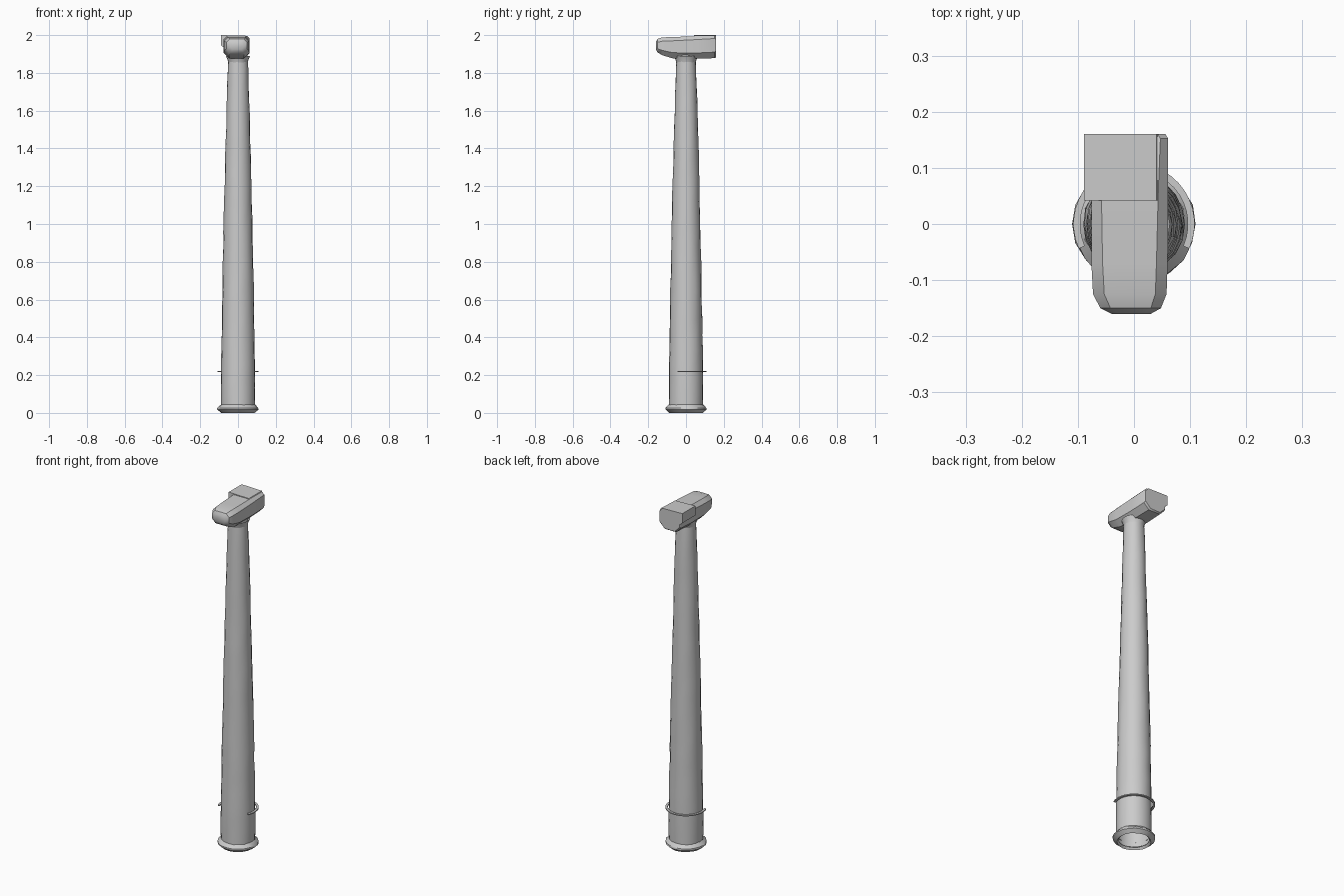
import bpy, bmesh, math, random

random.seed(4)
cube = bpy.data.objects.get("Cube")
if cube:
    bpy.data.objects.remove(cube, do_unlink=True)

grey = bpy.data.materials.new("light_grey")
grey.use_nodes = True
COLOUR = (0.6, 0.6, 0.6, 1)
grey.diffuse_color = COLOUR
grey.node_tree.nodes["Principled BSDF"].inputs["Base Color"].default_value = COLOUR


def finish(name, bm, angle, outward=True):
    if outward:
        bmesh.ops.recalc_face_normals(bm, faces=bm.faces)
    mesh = bpy.data.meshes.new(name)
    bm.to_mesh(mesh)
    bm.free()
    mesh.materials.append(grey)
    obj = bpy.data.objects.new(name, mesh)
    bpy.context.collection.objects.link(obj)
    bpy.ops.object.select_all(action="DESELECT")
    obj.select_set(True)
    bpy.context.view_layer.objects.active = obj
    bpy.ops.object.shade_smooth_by_angle(angle=math.radians(angle))
    return obj


def loft(bm, sections, cap_ends=False, closed=True):
    """Join successive loops of points with quads."""
    loops = [[bm.verts.new(p) for p in s] for s in sections]
    n = len(loops[0])
    for a, b in zip(loops, loops[1:]):
        for i in range(n if closed else n - 1):
            j = (i + 1) % n
            bm.faces.new((a[i], a[j], b[j], b[i]))
    if cap_ends:
        bm.faces.new(loops[0][::-1])
        bm.faces.new(loops[-1])


def ring(r, z, n=20, rough=0.0):
    points = []
    for i in range(n):
        a = math.tau * i / n
        q = r + random.uniform(-rough, rough)
        points.append((q * math.cos(a), q * math.sin(a), z))
    return points


# Tapering tower, open at the foot, with slightly uneven walls
profile = [(0.02, 0.09), (0.2, 0.091), (0.6, 0.084), (1.0, 0.076),
           (1.4, 0.066), (1.8, 0.055), (1.9, 0.05)]


def tower_radius(z):
    for (z0, r0), (z1, r1) in zip(profile, profile[1:]):
        if z <= z1:
            return r0 + (r1 - r0) * (z - z0) / (z1 - z0)
    return profile[-1][1]


bm = bmesh.new()
levels = 24
heights = [0.02 + 1.88 * i / levels for i in range(levels + 1)]
loft(bm, [ring(tower_radius(z), z, rough=0.0015) for z in heights])
finish("tower", bm, 40)

# Flared foot flange around the open base
bm = bmesh.new()
loft(bm, [ring(r, z, rough=0.002) for r, z in
          ((0.09, 0.045), (0.108, 0.027), (0.109, 0.018), (0.088, 0.0), (0.078, 0.012))])
finish("foot_flange", bm, 30)

# Thin hoop around the back and sides of the lower tower
bm = bmesh.new()
sections = []
for i in range(25):
    a = math.radians(-24 + 228 * i / 24)
    sections.append([(r * math.cos(a), r * math.sin(a), z) for r, z in
                     ((0.096, 0.216), (0.108, 0.216), (0.108, 0.222), (0.096, 0.222))])
loft(bm, sections, cap_ends=True)
finish("tower_hoop", bm, 30)


# Nacelle: chamfered sections lofted from rounded nose to flat back
def nacelle_section(y, x0, x1, z0, z1, low, high):
    return [(x0 + low, y, z0), (x1 - low, y, z0), (x1, y, z0 + low), (x1, y, z1 - high),
            (x1 - high, y, z1), (x0 + high, y, z1), (x0, y, z1 - high), (x0, y, z0 + low)]


bm = bmesh.new()
loft(bm, [nacelle_section(*s) for s in (
    (-0.16, -0.04, 0.03, 1.925, 1.965, 0.012, 0.012),
    (-0.15, -0.06, 0.048, 1.908, 1.98, 0.02, 0.018),
    (-0.125, -0.073, 0.058, 1.893, 1.988, 0.026, 0.02),
    (-0.07, -0.076, 0.06, 1.877, 1.99, 0.03, 0.02),
    (0.05, -0.076, 0.061, 1.875, 1.994, 0.03, 0.018),
    (0.152, -0.076, 0.061, 1.878, 1.996, 0.032, 0.014),
    (0.16, -0.072, 0.056, 1.884, 1.992, 0.032, 0.014))], cap_ends=True)
finish("nacelle", bm, 35)

# Raised ledge along the rear upper edge of the nacelle
bm = bmesh.new()
outline = [(-0.089, 1.945), (-0.089, 2.0), (0.04, 1.997), (0.05, 1.98), (-0.07, 1.93)]
loft(bm, [[(x, y, z) for x, z in outline] for y in (0.042, 0.16)], cap_ends=True)
finish("nacelle_ledge", bm, 30)

# Collar blending the tower into the underside of the nacelle
bm = bmesh.new()
loft(bm, [ring(r, z) for r, z in ((0.052, 1.855), (0.056, 1.872), (0.064, 1.89))])
finish("neck_collar", bm, 40)
